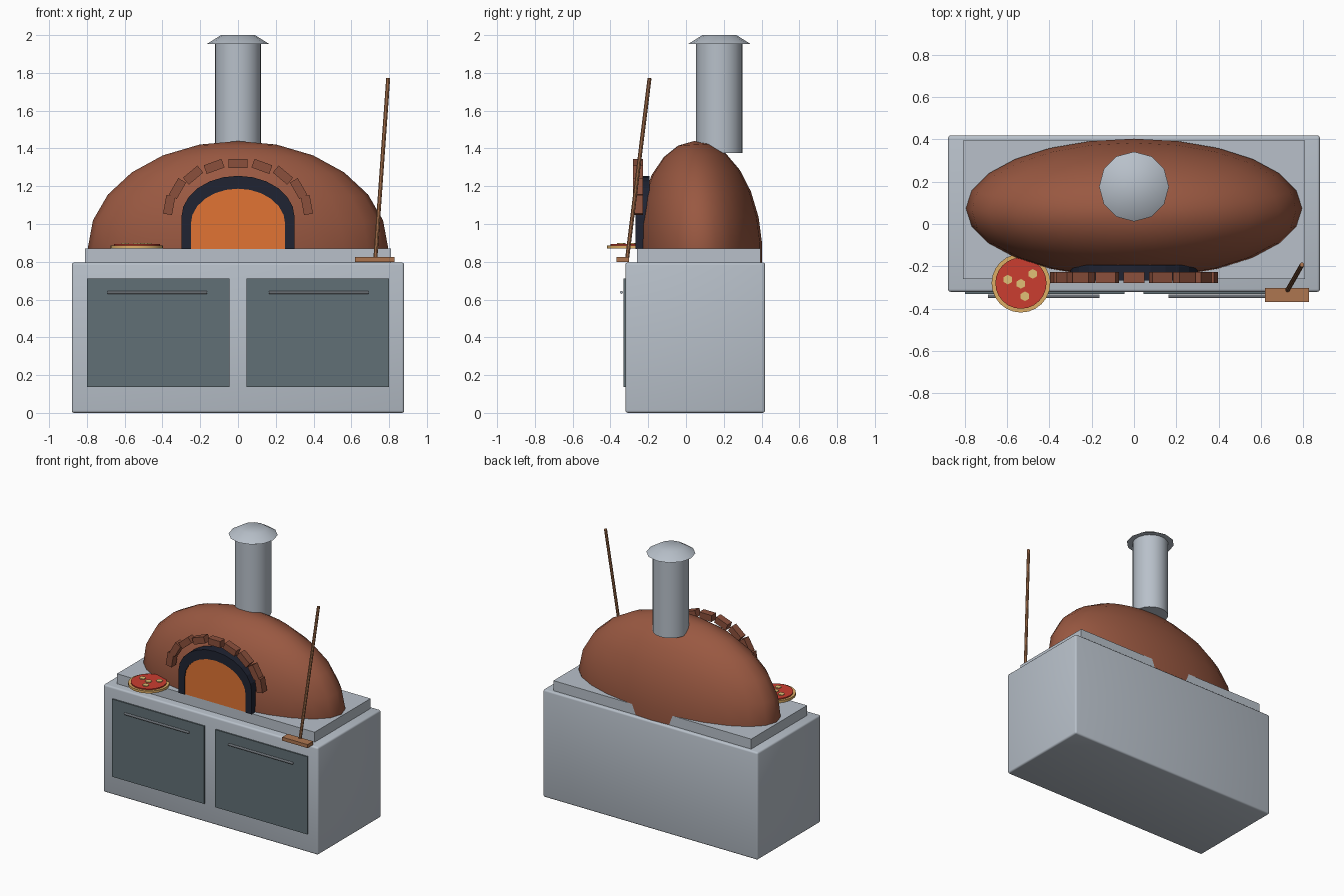
import bpy, bmesh, math
from mathutils import Vector, Matrix

old = bpy.data.objects.get("Cube")
if old:
    bpy.data.objects.remove(old, do_unlink=True)


def material(name, r, g, b):
    m = bpy.data.materials.new(name)
    m.use_nodes = True
    m.diffuse_color = (r, g, b, 1)
    m.node_tree.nodes["Principled BSDF"].inputs["Base Color"].default_value = (r, g, b, 1)
    return m


STEEL = material("steel", .48, .53, .59)
DOOR = material("dark glass", .12, .16, .18)
IRON = material("black iron", .014, .017, .032)
FIRE = material("glowing orange", .75, .175, .033)
CLAY = material("clay", .32, .098, .053)
BRICK = material("brick", .26, .08, .045)
WOOD = material("wood", .42, .18, .08)
CRUST = material("crust", .72, .42, .13)
SAUCE = material("tomato sauce", .6, .048, .03)
CHEESE = material("cheese", .75, .53, .18)


def finish(name, bm, mat, smooth=False):
    bmesh.ops.recalc_face_normals(bm, faces=bm.faces)
    mesh = bpy.data.meshes.new(name)
    bm.to_mesh(mesh)
    bm.free()
    mesh.materials.append(mat)
    ob = bpy.data.objects.new(name, mesh)
    bpy.context.collection.objects.link(ob)
    if smooth:
        bpy.ops.object.select_all(action='DESELECT')
        bpy.context.view_layer.objects.active = ob
        ob.select_set(True)
        bpy.ops.object.shade_smooth_by_angle(angle=math.radians(35))
    return ob


def box(name, low, high, mat, bevel=0):
    low, high = Vector(low), Vector(high)
    bm = bmesh.new()
    place = Matrix.Translation((low + high) / 2) @ Matrix.Diagonal((*(high - low), 1))
    bmesh.ops.create_cube(bm, size=1, matrix=place)
    if bevel:
        bmesh.ops.bevel(bm, geom=bm.edges[:], offset=bevel, segments=3,
                        profile=.5, affect='EDGES')
    return finish(name, bm, mat, bool(bevel))


def rod(name, start, end, r1, mat, sides, r2=None):
    start, end = Vector(start), Vector(end)
    axis = end - start
    turn = axis.to_track_quat('Z', 'Y').to_matrix().to_4x4()
    bm = bmesh.new()
    bmesh.ops.create_cone(bm, cap_ends=True, segments=sides, radius1=r1,
                          radius2=r1 if r2 is None else r2, depth=axis.length,
                          matrix=Matrix.Translation((start + end) / 2) @ turn)
    return finish(name, bm, mat, True)


def arch(rx, rz, spring, base, steps=12):
    """Outline of an arch from its right foot over the top to its left foot."""
    curve = [(rx * math.cos(math.pi * i / steps), spring + rz * math.sin(math.pi * i / steps))
             for i in range(steps + 1)]
    return [(rx, base)] + curve + [(-rx, base)]


def extrude_faces(name, outlines, front, back, mat):
    bm = bmesh.new()
    for outline in outlines:
        bm.faces.new([bm.verts.new((x, front, z)) for x, z in outline])
    bmesh.ops.remove_doubles(bm, verts=bm.verts, dist=1e-5)
    grown = bmesh.ops.extrude_face_region(bm, geom=bm.faces[:], use_keep_orig=True)
    moved = [v for v in grown["geom"] if isinstance(v, bmesh.types.BMVert)]
    bmesh.ops.translate(bm, verts=moved, vec=(0, back - front, 0))
    # drop walls shared by neighbouring pieces
    inner = [f for f in bm.faces if all(len(e.link_faces) > 2 for e in f.edges)]
    bmesh.ops.delete(bm, geom=inner, context='FACES_ONLY')
    return finish(name, bm, mat)


# Cabinet and worktop
box("cabinet", (-.88, -.321, 0), (.88, .419, .796), STEEL, .013)
box("worktop_slab", (-.81, -.26, .79), (.81, .394, .87), STEEL)

# Doors with bar handles
for side, label in ((1, "left"), (-1, "right")):
    xs = sorted((side * .045, side * .8))
    box(label + "_door", (xs[0], -.331, .137), (xs[1], -.315, .712), DOOR)
    rod(label + "_door_handle", (side * .163, -.342, .638), (side * .69, -.342, .638),
        .008, STEEL, 10)

# Oven dome: squashed sphere, leaning slightly forward, trimmed below the slab
bm = bmesh.new()
lean = Matrix.Translation((0, .074, .873)) @ Matrix.Rotation(.055, 4, 'X')
bmesh.ops.create_uvsphere(bm, u_segments=24, v_segments=12, radius=1,
                          matrix=lean @ Matrix.Diagonal((.795, .33, .567, 1)))
bmesh.ops.bisect_plane(bm, geom=bm.verts[:] + bm.edges[:] + bm.faces[:],
                       plane_co=(0, 0, .785), plane_no=(0, 0, -1), clear_outer=True)
bmesh.ops.holes_fill(bm, edges=[e for e in bm.edges if e.is_boundary])
finish("oven_dome", bm, CLAY, True)

# Iron arch around the glowing mouth
outer = arch(.3, .22, 1.035, .868)
inner = arch(.25, .187, 1.0, .868)
quads = [(outer[i], outer[i + 1], inner[i + 1], inner[i]) for i in range(len(outer) - 1)]
extrude_faces("mouth_arch", quads, -.268, -.194, IRON)
extrude_faces("glowing_mouth", [inner], -.261, -.2, FIRE)

# Brick fan over the mouth
for i in range(-4, 5):
    a = math.radians(20 * i)
    brick = box("arch_brick_%d" % (i + 5), (-.05, -.0265, -.024), (.05, .0265, .024), BRICK)
    brick.location = (.37 * math.sin(a), -.2535, 1.054 + .267 * math.cos(a))
    brick.rotation_euler.y = a

# Chimney and its cap
rod("chimney_pipe", (0, .177, 1.375), (0, .177, 1.96), .123, STEEL, 24)
rod("chimney_cap", (0, .177, 1.953), (0, .177, 2), .165, STEEL, 12, .09)

# Pizza
px, py = -.535, -.28
rod("pizza_crust", (px, py, .87), (px, py, .887), .139, CRUST, 24)
rod("pizza_sauce", (px, py, .88), (px, py, .895), .121, SAUCE, 24)
for i, (dx, dy) in enumerate(((-.062, .017), (.056, .044), (0, -.003), (.019, -.062))):
    rod("cheese_piece_%d" % (i + 1), (px + dx, py + dy, .89), (px + dx, py + dy, .9),
        .023, CHEESE, 6)

# Long-handled peel
box("peel_blade", (.62, -.368, .798), (.828, -.303, .824), WOOD)
rod("peel_handle", (.727, -.312, .815), (.795, -.193, 1.772), .011, WOOD, 8)
